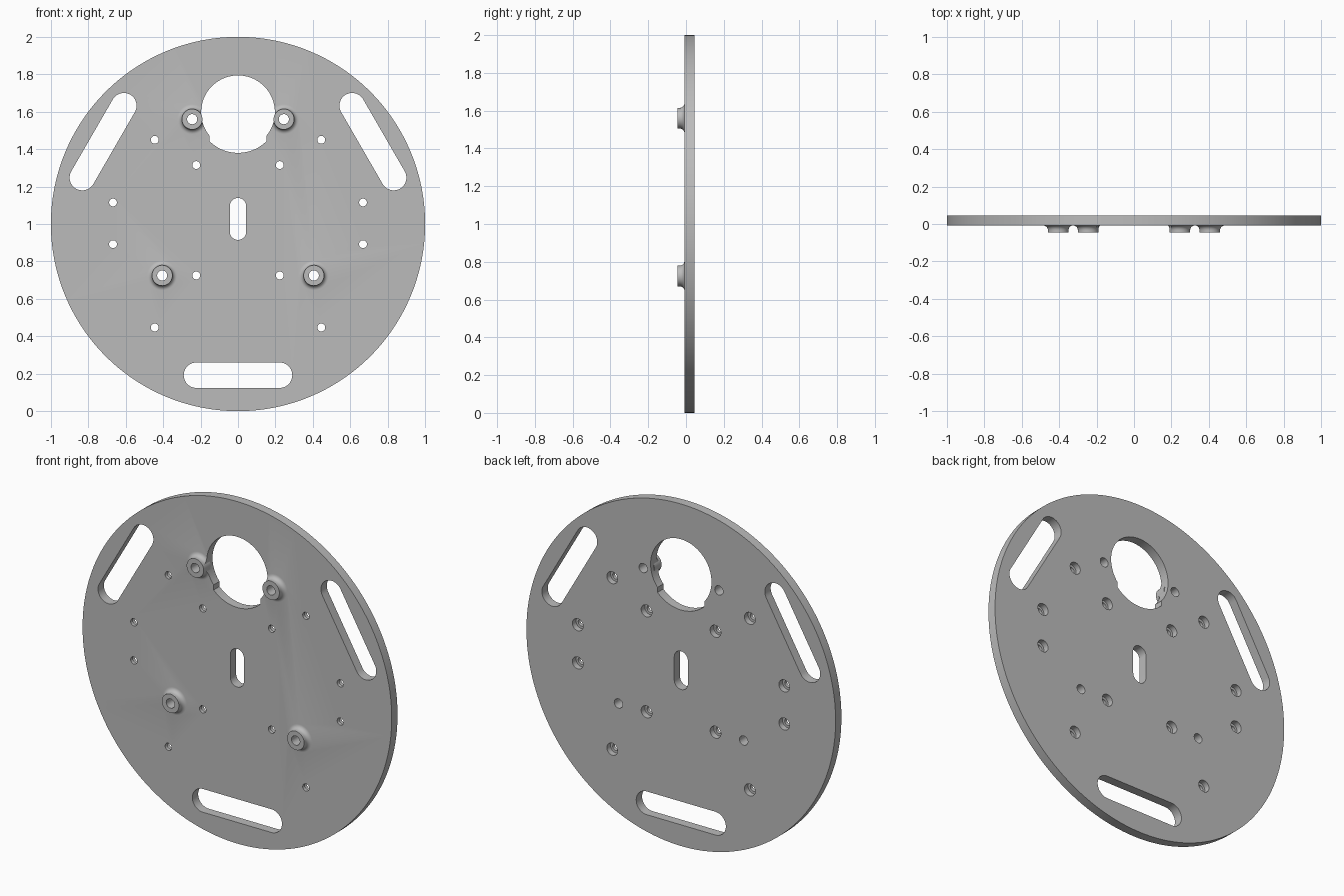
import bpy, bmesh
from math import sin, cos, acos, radians, pi

cube = bpy.data.objects.get("Cube")
if cube:
    bpy.data.objects.remove(cube, do_unlink=True)

FRONT, BACK, TIP = -0.008, 0.046, -0.046   # depths of plate faces and boss ends

grey = bpy.data.materials.new("plate grey")
grey.use_nodes = True
colour = (0.5, 0.5, 0.5, 1)
grey.diffuse_color = colour
grey.node_tree.nodes["Principled BSDF"].inputs["Base Color"].default_value = colour


def arc(cx, cz, r, start, end, n):
    """Points on an arc in the x-z plane, ends included."""
    return [(cx + r * cos(start + (end - start) * i / n),
             cz + r * sin(start + (end - start) * i / n)) for i in range(n + 1)]


def circle(cx, cz, r, n):
    return arc(cx, cz, r, 0, 2 * pi, n)[:-1]


def slot(cx, cz, half, r, tilt):
    """Outline of a round-ended slot whose long axis is tilted from x."""
    dx, dz = half * cos(tilt), half * sin(tilt)
    return (arc(cx + dx, cz + dz, r, tilt - pi / 2, tilt + pi / 2, 20)
            + arc(cx - dx, cz - dz, r, tilt + pi / 2, tilt + 3 * pi / 2, 20))


def loft(bm, sections):
    """Closed solid through (depth, outline) sections."""
    part = bmesh.new()
    rings = [[part.verts.new((x, y, z)) for x, z in outline] for y, outline in sections]
    for a, b in zip(rings, rings[1:]):
        for i in range(len(a)):
            j = (i + 1) % len(a)
            part.faces.new((a[i], a[j], b[j], b[i]))
    part.faces.new(rings[0])
    part.faces.new(rings[-1])
    bmesh.ops.recalc_face_normals(part, faces=part.faces)
    mesh = bpy.data.meshes.new("section")
    part.to_mesh(mesh)
    part.free()
    bm.from_mesh(mesh)
    bpy.data.meshes.remove(mesh)


def turned(bm, cx, cz, profile, n=40):
    """Round solid from (radius, depth) pairs."""
    loft(bm, [(y, circle(cx, cz, r, n)) for r, y in profile])


def make(name, bm):
    mesh = bpy.data.meshes.new(name)
    bm.to_mesh(mesh)
    bm.free()
    mesh.materials.append(grey)
    obj = bpy.data.objects.new(name, mesh)
    bpy.context.collection.objects.link(obj)
    return obj


def combine(target, bm, operation):
    """Apply an exact boolean and discard the helper solid."""
    helper = make("helper", bm)
    helper.hide_render = True
    mod = target.modifiers.new("boolean", 'BOOLEAN')
    mod.object, mod.operation, mod.solver = helper, operation, 'EXACT'
    bpy.context.view_layer.objects.active = target
    bpy.ops.object.modifier_apply(modifier=mod.name)
    bpy.data.objects.remove(helper, do_unlink=True)


# Round base plate
bm = bmesh.new()
loft(bm, [(y, circle(0, 1, 1, 180)) for y in (FRONT, BACK)])
plate = make("mounting_plate", bm)

# Flared feet of the four bosses
bosses = [(s * x, z) for s in (-1, 1) for x, z in ((0.245, 1.56), (0.405, 0.725))]
bm = bmesh.new()
R, FILLET = 0.055, 0.025
flare = [(R + FILLET * (1 - cos(a)), FRONT - FILLET * (1 - sin(a)))
         for a in (radians(15 * i) for i in range(7))]
for x, z in bosses:
    turned(bm, x, z, [(R, TIP)] + flare + [(R + FILLET, 0.01)])
combine(plate, bm, 'UNION')

# Slots, keyed opening and counterbored screw holes
bm = bmesh.new()
outlines = [slot(0, 0.192, 0.222, 0.068, 0), slot(0, 1.027, 0.068, 0.044, pi / 2)]
for s in (-1, 1):
    outlines.append(slot(s * 0.721, 1.44, 0.222, 0.068, pi / 2 + s * pi / 6))
r_in, r_key, key = 0.197, 0.217, 0.152
a, b = acos(key / r_in), acos(key / r_key)
outlines.append(arc(0, 1.597, r_in, -a, pi + a, 72) + arc(0, 1.597, r_key, pi + b, 2 * pi - b, 28))
for outline in outlines:
    loft(bm, [(-0.1, outline), (0.1, outline)])
screws = [(0.445, 1.45), (0.223, 1.315), (0.668, 1.115),
          (0.668, 0.892), (0.223, 0.725), (0.445, 0.447)]
for s in (-1, 1):
    for x, z in screws:
        turned(bm, s * x, z, [(0.021, -0.1), (0.021, 0.012), (0.035, 0.012), (0.035, 0.1)], 32)
combine(plate, bm, 'DIFFERENCE')

# Boss barrels keep their full round where they meet the opening
bm = bmesh.new()
for x, z in bosses:
    turned(bm, x, z, [(R, TIP), (R, 0.02)])
combine(plate, bm, 'UNION')

# Bores through the bosses
bm = bmesh.new()
for x, z in bosses:
    turned(bm, x, z, [(0.027, -0.1), (0.027, 0.1)])
combine(plate, bm, 'DIFFERENCE')

# Smooth round walls, crisp rims
bpy.ops.object.select_all(action='DESELECT')
plate.select_set(True)
bpy.context.view_layer.objects.active = plate
bpy.ops.object.shade_smooth_by_angle(angle=radians(30))
